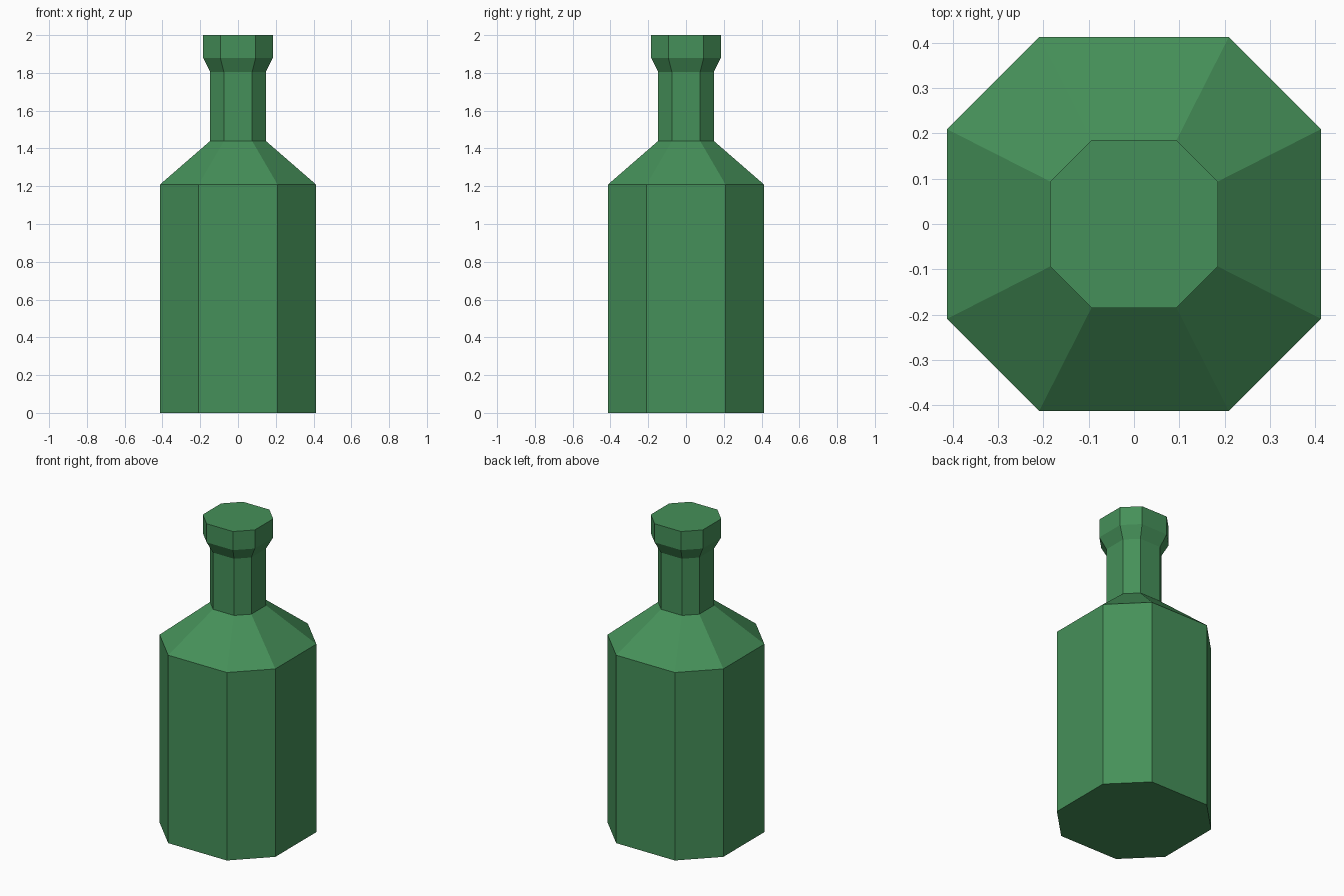
import bpy, bmesh

if "Cube" in bpy.data.objects:
    bpy.data.objects.remove(bpy.data.objects["Cube"])

# Bottle profile: (half width, height)
PROFILE = [(0.412, 0.0), (0.412, 1.21), (0.147, 1.44),
           (0.147, 1.805), (0.185, 1.88), (0.185, 2.0)]
CORNER = 0.507  # where the corner cut starts, as a fraction of half width


def octagon(bm, r, z):
    c = r * CORNER
    pts = [(r, -c), (r, c), (c, r), (-c, r), (-r, c), (-r, -c), (-c, -r), (c, -r)]
    return [bm.verts.new((x, y, z)) for x, y in pts]


# Stack cut-corner rings and bridge them
bm = bmesh.new()
rings = [octagon(bm, r, z) for r, z in PROFILE]
for low, high in zip(rings, rings[1:]):
    for i in range(8):
        j = (i + 1) % 8
        bm.faces.new((low[i], low[j], high[j], high[i]))

# Base and top of the lip
bm.faces.new(rings[0][::-1])
bm.faces.new(rings[-1])

mesh = bpy.data.meshes.new("bottle")
bm.to_mesh(mesh)
bm.free()
bottle = bpy.data.objects.new("bottle", mesh)
bpy.context.collection.objects.link(bottle)

# Green glass
glass = bpy.data.materials.new("green_glass")
glass.diffuse_color = (0.06, 0.28, 0.10, 1.0)
glass.use_nodes = True
glass.node_tree.nodes["Principled BSDF"].inputs["Base Color"].default_value = glass.diffuse_color
mesh.materials.append(glass)
